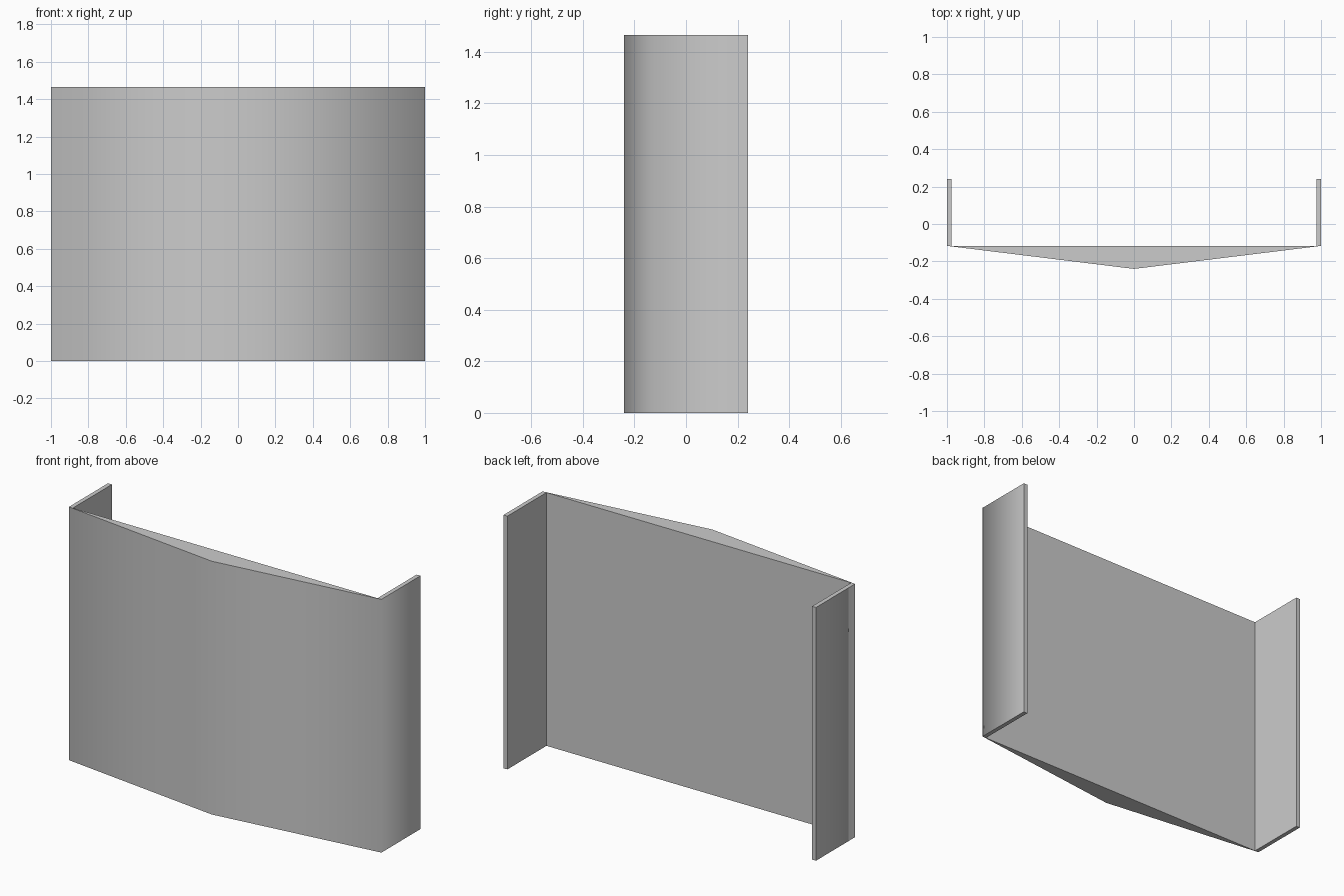
import bpy, bmesh, math

if "Cube" in bpy.data.objects:
    bpy.data.objects.remove(bpy.data.objects["Cube"])

H = 1.465        # height
Y_BACK = 0.24    # rear end of the side flanges
Y_FOLD = -0.117  # where the flanges meet the front
Y_APEX = -0.24   # front ridge
T = 0.025        # flange thickness


def mirrored(half):
    """Mirror a half outline (x > 0) to close the other side."""
    return half + [(-x, y) for x, y in reversed(half) if x > 0]


def extrude_profile(name, outline, height):
    bm = bmesh.new()
    face = bm.faces.new([bm.verts.new((x, y, 0)) for x, y in outline])
    top = bmesh.ops.extrude_face_region(bm, geom=[face])["geom"]
    bmesh.ops.translate(bm, vec=(0, 0, height),
                        verts=[v for v in top if isinstance(v, bmesh.types.BMVert)])
    bmesh.ops.recalc_face_normals(bm, faces=bm.faces)
    mesh = bpy.data.meshes.new(name)
    bm.to_mesh(mesh)
    bm.free()
    obj = bpy.data.objects.new(name, mesh)
    bpy.context.collection.objects.link(obj)
    return obj


# Shallow wedge front with two thin side flanges, one continuous profile
half = [(0, Y_APEX), (1, Y_FOLD), (1, Y_BACK), (1 - T, Y_BACK), (1 - T, Y_FOLD)]
panel = extrude_profile("folded_front_panel", mirrored(half), H)

# Smooth around the outer wrap, crisp at right-angle edges
bpy.context.view_layer.objects.active = panel
panel.select_set(True)
bpy.ops.object.shade_smooth_by_angle(angle=math.radians(86))
